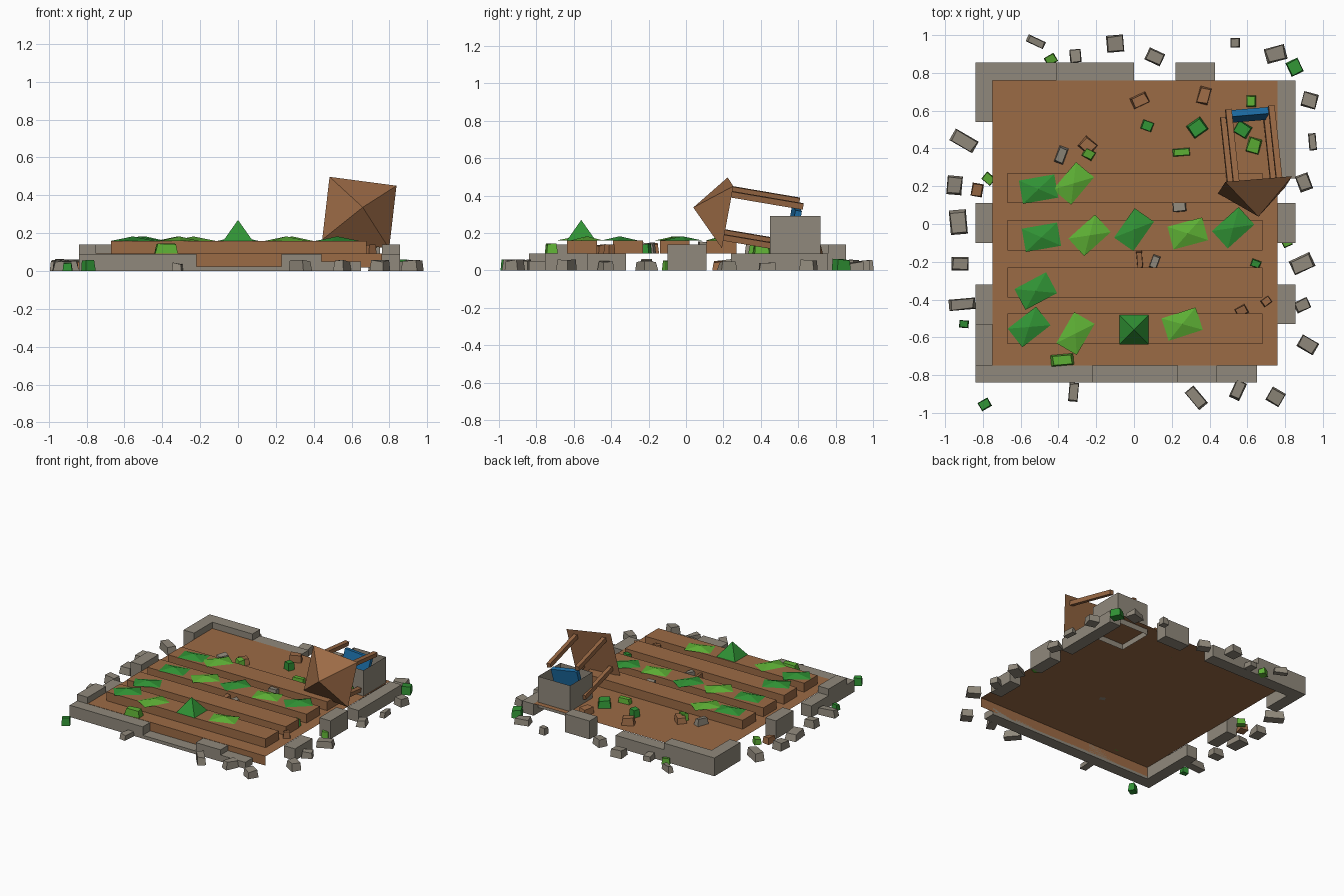
import bpy, bmesh, math, random
from mathutils import Matrix, Vector

random.seed(4)
if "Cube" in bpy.data.objects:
    bpy.data.objects.remove(bpy.data.objects["Cube"])


def make_material(name, colour):
    mat = bpy.data.materials.new(name)
    mat.use_nodes = True
    mat.diffuse_color = (*colour, 1)
    mat.node_tree.nodes["Principled BSDF"].inputs["Base Color"].default_value = (*colour, 1)
    return mat


brown = make_material("earth brown", (.33, .145, .06))
grey = make_material("stone grey", (.28, .25, .2))
dark_green = make_material("dark leaf green", (.03, .29, .035))
light_green = make_material("light leaf green", (.11, .43, .035))
blue = make_material("water blue", (.012, .16, .39))


def finish(bm, name, material, matrix=None):
    """Turn a bmesh into a flat shaded object."""
    if matrix is not None:
        bm.transform(matrix)
    bmesh.ops.recalc_face_normals(bm, faces=bm.faces)
    mesh = bpy.data.meshes.new(name)
    bm.to_mesh(mesh)
    bm.free()
    mesh.materials.append(material)
    obj = bpy.data.objects.new(name, mesh)
    bpy.context.collection.objects.link(obj)
    return obj


def add_cube(bm, low, high):
    low, high = Vector(low), Vector(high)
    place = Matrix.Translation((low + high) / 2) @ Matrix.Diagonal((*(high - low), 1))
    return bmesh.ops.create_cube(bm, size=1, matrix=place)["verts"]


def box(name, low, high, material, matrix=None):
    bm = bmesh.new()
    add_cube(bm, low, high)
    return finish(bm, name, material, matrix)


def pyramid(name, width, depth, height, material, matrix):
    bm = bmesh.new()
    corners = [bm.verts.new((sx * width / 2, sy * depth / 2, 0))
               for sx, sy in ((-1, -1), (1, -1), (1, 1), (-1, 1))]
    apex = bm.verts.new((0, 0, height))
    bm.faces.new(corners)
    for i in range(4):
        bm.faces.new((corners[i], corners[(i + 1) % 4], apex))
    return finish(bm, name, material, matrix)


def standing(x, y, z, degrees):
    return Matrix.Translation((x, y, z)) @ Matrix.Rotation(math.radians(degrees), 4, "Z")


def chunk(name, x, y, degrees, width, depth, material):
    """A tapered, slightly tilted block; it lies on the field when inside it."""
    on_bed = any(abs(y - row) < .08 for row in bed_rows) and abs(x) < .67
    inside = max(abs(x), abs(y)) < .75
    base = FIELD_TOP if inside else 0
    bm = bmesh.new()
    w, d = width / 200, depth / 200
    height = random.uniform(.04, .06) + (.04 if on_bed else 0)
    for v in add_cube(bm, (-w, -d, 0), (w, d, height)):
        if v.co.z > .01:
            v.co.x *= random.uniform(.75, .95)
            v.co.y *= random.uniform(.75, .95)
            v.co.z += random.uniform(-.006, .006)
    finish(bm, name, material, standing(x, y, base, degrees))


# Field: a thin sheet of earth with a skirt along the front edge
FIELD_TOP = .092
bed_rows = (.19, -.06, -.31, -.555)
bm = bmesh.new()
back_left, back_right, front_right, front_left = [
    bm.verts.new((x, y, FIELD_TOP))
    for x, y in ((-.75, .76), (.76, .76), (.76, -.75), (-.75, -.75))]
low_left, low_right = [bm.verts.new((x, -.75, .02)) for x in (-.75, .76)]
bm.faces.new((front_left, front_right, back_right, back_left))
bm.faces.new((low_left, low_right, front_right, front_left))
finish(bm, "field", brown)

# Raised planting beds
for row in bed_rows:
    box("planting_bed", (-.67, row - .08, FIELD_TOP), (.68, row + .08, .16), brown)

# Broken boundary wall: start, end and height of each piece
for start, end, height in ((-.84, -.43, .09), (-.43, -.22, .09), (-.22, .23, .025),
                           (.23, .44, .09), (.44, .65, .05)):
    box("front_wall", (start, -.84, 0), (end, -.75, height), grey)
for start, end, height in ((-.84, -.63, .14), (-.63, -.41, .14), (-.41, 0, .09),
                           (.22, .43, .14)):
    box("back_wall", (start, .76, 0), (end, .855, height), grey)
for start, end, height in ((-.75, -.53, .14), (-.53, -.32, .09), (-.1, .11, .14),
                           (.54, .76, .14)):
    box("right_wall", (-.84, start, 0), (-.75, end, height), grey)
for start, end, height in ((-.53, -.32, .09), (-.1, .11, .14), (.24, .55, .09),
                           (.55, .76, .09)):
    box("left_wall", (.76, start, 0), (.855, end, height), grey)

# Well shaft: an open box of thin walls
bm = bmesh.new()
add_cube(bm, (.48, .45, .05), (.75, .72, .29))
caps = [f for f in bm.faces if abs(f.normal.z) > .5]
bmesh.ops.delete(bm, geom=caps, context="FACES_ONLY")
finish(bm, "well_shaft", grey)

# Toppled well roof with its posts and the water slab between them
roof_up = Vector((.105, -.98, .167)).normalized()
roof_side = Vector((.989, .084, -.131))
roof_side = (roof_side - roof_up * roof_side.dot(roof_up)).normalized()
toppled = Matrix((roof_side, roof_up.cross(roof_side), roof_up)).transposed().to_4x4()
toppled.translation = (.641, .2075, .308)
pyramid("well_roof", .358, .34, .172, brown, toppled)
for sx in (-1, 1):
    for sy in (-1, 1):
        x, y = sx * .115, sy * .118
        box("well_post", (x - .016, y - .016, -.395), (x + .016, y + .016, 0), brown, toppled)
box("well_water", (-.105, -.1, -.395), (.105, .09, -.36), blue, toppled)

# Crops: low pyramids on the beds, one of them tall
dark_crops = ((-.505, .185, 10), (-.49, -.07, 10), (-.52, -.355, 28), (-.555, -.545, 38),
              (0, -.03, 55), (.525, -.02, 42))
light_crops = ((-.32, .215, 50), (-.235, -.06, 42), (.285, -.05, 15), (-.31, -.58, 60),
               (.255, -.53, 18))
for material, crops in ((dark_green, dark_crops), (light_green, light_crops)):
    for x, y, turn in crops:
        pyramid("crop", .19, .125, .023, material, standing(x, y, .16, turn))
pyramid("tall_crop", .155, .155, .11, dark_green, standing(0, -.56, .16, 0))

# Rubble: position, turn in degrees, width and depth in hundredths
stones = (
    (-.52, .965, -25, 10, 4), (-.31, .89, 5, 6, 7), (-.1, .955, 5, 9, 9),
    (.11, .885, -25, 9, 7), (.535, .96, 0, 5, 5), (.75, .9, 15, 11, 8),
    (.93, .655, -15, 8, 8), (.945, .435, 5, 4, 9), (.9, .22, 20, 7, 9),
    (.89, -.21, 25, 12, 8), (.89, -.43, 25, 8, 6), (.92, -.64, -30, 10, 7),
    (.75, -.915, -30, 8, 8), (.55, -.88, -25, 6, 10), (.33, -.92, -50, 12, 6),
    (-.32, -.89, -5, 5, 10), (-.91, -.425, 5, 14, 6), (-.92, -.21, 0, 9, 7),
    (-.93, .01, 5, 9, 13), (-.9, .44, -30, 14, 7), (-.95, .205, -5, 8, 10),
    (-.385, .365, -20, 5, 9), (.24, .1, 5, 7, 7), (.11, -.2, -20, 4, 7))
clods = (
    (-.83, .18, -10, 6, 7), (.03, .655, 25, 9, 6), (.37, .68, -15, 6, 9),
    (-.245, .415, -40, 8, 7), (.03, -.19, 5, 3, 9), (.57, -.46, 30, 6, 5),
    (.7, -.41, 35, 5, 4))
dark_tufts = (
    (.85, .83, 25, 7, 8), (.07, .52, -20, 6, 5), (.335, .51, 35, 9, 8),
    (.575, .5, -30, 8, 7), (-.9, -.53, -5, 5, 4), (-.79, -.955, 30, 6, 5),
    (.645, -.21, -20, 5, 4))
light_tufts = (
    (-.44, .87, 30, 6, 5), (-.77, .24, -40, 6, 5), (.25, .38, 5, 9, 4),
    (.635, .415, -15, 7, 8), (.62, .65, 0, 5, 6), (-.24, .37, -30, 6, 5),
    (-.38, -.72, 5, 12, 6), (.81, -.1, 25, 5, 4))
for name, material, pieces in (("stone", grey, stones), ("clod", brown, clods),
                               ("dark_tuft", dark_green, dark_tufts),
                               ("light_tuft", light_green, light_tufts)):
    for piece in pieces:
        chunk(name, *piece, material)
